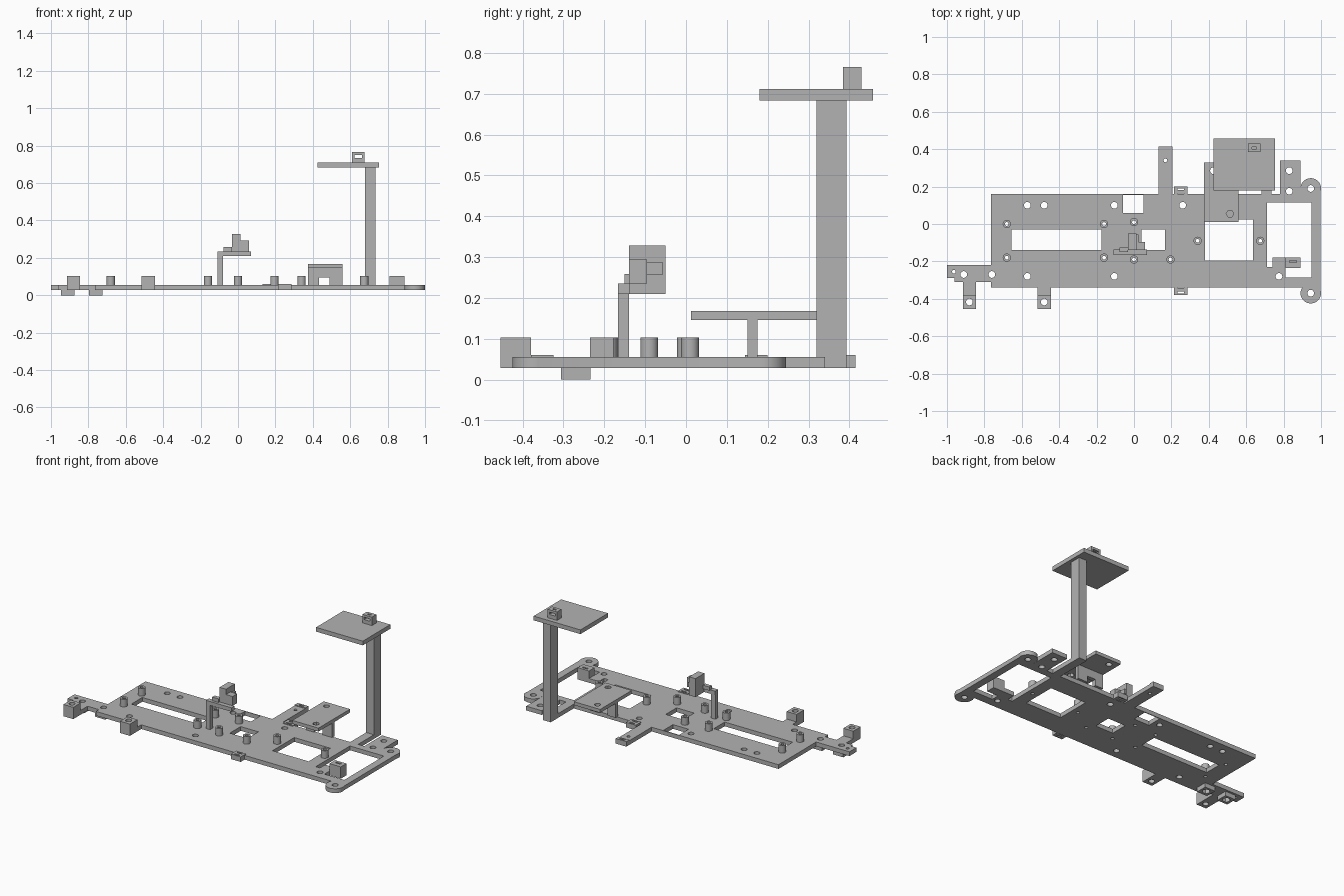
import bpy
from math import cos, sin, radians

cube = bpy.data.objects.get("Cube")
if cube:
    bpy.data.objects.remove(cube, do_unlink=True)

colour = (.45, .45, .45, 1)
grey = bpy.data.materials.new("plain grey")
grey.use_nodes = True
grey.diffuse_color = colour
grey.node_tree.nodes["Principled BSDF"].inputs["Base Color"].default_value = colour
parts = []


def arc(center, radius, start=0, sweep=360, steps=20):
    """Points on a circle, or on part of one."""
    x, y = center
    count = steps if sweep == 360 else steps + 1
    angles = [radians(start + sweep * i / steps) for i in range(count)]
    return [(x + radius * cos(a), y + radius * sin(a)) for a in angles]


def rect(left, right, front, back):
    return [(left, front), (right, front), (right, back), (left, back)]


def centred(center, width, depth):
    x, y = center
    return rect(x - width / 2, x + width / 2, y - depth / 2, y + depth / 2)


def tab(x, width, base, tip):
    """Outline of a tab that leaves an edge at base and ends at tip."""
    half = width / 2 if tip < base else -width / 2
    return [(x - half, base), (x - half, tip), (x + half, tip), (x + half, base)]


def slab(name, outline, bottom, top, holes=()):
    """Extrude a flat outline with holes upwards."""
    curve = bpy.data.curves.new(name, "CURVE")
    curve.dimensions = "2D"
    curve.fill_mode = "BOTH"
    curve.extrude = (top - bottom) / 2
    for loop in [outline, *holes]:
        spline = curve.splines.new("POLY")
        spline.points.add(len(loop) - 1)
        for point, (x, y) in zip(spline.points, loop):
            point.co = (x, y, 0, 1)
        spline.use_cyclic_u = True
    profile = bpy.data.objects.new(name + "_profile", curve)
    bpy.context.collection.objects.link(profile)
    graph = bpy.context.evaluated_depsgraph_get()
    mesh = bpy.data.meshes.new_from_object(profile.evaluated_get(graph))
    bpy.data.objects.remove(profile, do_unlink=True)
    mesh.materials.clear()
    mesh.materials.append(grey)
    part = bpy.data.objects.new(name, mesh)
    part.location.z = (top + bottom) / 2
    bpy.context.collection.objects.link(part)
    parts.append(part)


# Shared levels, edges and hole sizes
underside, deck, stud_top = .028, .055, .103
front_edge, back_edge, left_edge = -.34, .16, -.765
screw, pin, nut = .018, .01, .024
lobe = .055
front_lobe, back_lobe = (.945, -.37), (.945, .19)
block_xs = (-.88, -.48)
foot_centers = [(-.91, -.27), (-.76, -.27)]

# Base plate outline, anticlockwise from the left arm
arm_back, arm_front = -.22, -.31
outline = [(-1, arm_back), (-1, -.29), (-.96, -.29), (-.96, arm_front)]
outline += tab(block_xs[0], .07, arm_front, -.38)
outline += [(left_edge, arm_front), (left_edge, front_edge)]
outline += tab(block_xs[1], .07, front_edge, -.38)
outline += arc(front_lobe, lobe, start=147, sweep=233)
outline += arc(back_lobe, lobe, start=-20, sweep=205)
outline += tab(.835, .11, back_edge, .34)
outline += tab(.708, .055, back_edge, .32)
outline += tab(.168, .075, back_edge, .415)
outline += [(left_edge, back_edge), (left_edge, arm_back)]

# Positions of the standoffs and of the plain screw holes
standoffs = [(x, y) for x in (-.68, -.16) for y in (0, -.18)]
standoffs += [(x, -.19) for x in (0, .195)] + [(x, -.09) for x in (.34, .675)]
standoffs.append((0, .01))
screws = [(x, .1) for x in (-.57, -.48, -.105, .26)]
screws += [(x, -.28) for x in (-.57, -.105, .775)]
screws += [(.83, y) for y in (.175, .285)]
screws += [front_lobe, back_lobe, *foot_centers]

# Windows in the plate; the end window steps around a screw hole
windows = [rect(-.655, -.175, -.14, -.03), rect(.04, .165, -.14, -.03),
           rect(-.06, .05, .06, back_edge - .005), rect(.38, .635, -.195, .025),
           [(.71, -.23), (.81, -.23)] + rect(.81, .95, -.285, .115)[:3] + [(.71, .115)]]

holes = windows + [arc(spot, screw) for spot in screws]
holes += [arc(spot, pin) for spot in standoffs + [(.168, .34), (-.963, -.255)]]
slab("base_plate", outline, underside, deck, holes)

for spot in standoffs:
    slab("standoff", arc(spot, .022), deck, stud_top, [arc(spot, pin)])

# Drilled blocks on the front tabs
for x in block_xs:
    spot = (x, -.417)
    slab("front_block", centred(spot, .07, .075), underside, stud_top, [arc(spot, screw)])

# Feet with hexagonal nut pockets
for spot in foot_centers:
    slab("foot", centred(spot, .073, .072), 0, underside, [arc(spot, nut, steps=6)])

# Slotted cable clips on the long edges and on the rear arm
for y in (.172, -.352):
    slots = [centred((.25, y + side * .014), .036, pin) for side in (-1, 1)]
    slab("edge_clip", centred((.25, y), .07, .055), underside, .06, slots)
spot = (.168, .4)
slab("arm_clip", centred(spot, .075, .03), deck, .06, [centred(spot, .035, pin)])

# Raised rear shelf on a pierced wall
shelf_bottom = .146
slab("shelf", rect(.375, .56, .012, .33), shelf_bottom, .168,
     [arc((.513, .055), .02, steps=6), arc((.425, .285), screw)])
for name, left, right, bottom in (("left", .49, .56, deck), ("right", .375, .432, deck),
                                  ("lintel", .432, .49, .095)):
    slab("shelf_wall_" + name, rect(left, right, .15, .175), bottom, shelf_bottom)

# Mast with its platform
platform_bottom, platform_top = .684, .711
slab("mast", rect(.68, .735, .32, .393), underside, platform_bottom)
slab("mast_platform", rect(.425, .755, .18, .458), platform_bottom, platform_top)

# Tie block with a passage from front to back
spot = (.643, .407)
for side in (-1, 1):
    cheek = centred((spot[0] + side * .027, spot[1]), .012, .045)
    slab("tie_block_side", cheek, platform_top, .765)
slab("tie_block_base", centred(spot, .042, .045), platform_top, .735)
slab("tie_block_top", centred(spot, .042, .045), .75, .765, [centred(spot, .025, pin)])

# Bracket in the corner of the end window
slab("corner_bracket_foot", rect(.74, .89, -.235, -.178), underside, deck)
slab("corner_bracket", rect(.81, .89, -.235, -.178), deck, stud_top,
     [centred((.85, -.2), .038, pin)])

# Centre post carrying a small holder
bar_bottom, bar_top = .21, .235
slab("holder_post", rect(-.11, -.08, -.167, -.14), deck, bar_bottom)
slab("holder_bar", rect(-.11, .07, -.167, -.137), bar_bottom, bar_top)
slab("holder_block", rect(-.032, .013, -.14, -.05), bar_bottom, .328)
slab("holder_cheek", rect(.013, .06, -.14, -.095), bar_top, .294)
slab("holder_pin", rect(.013, .025, -.095, -.056), .257, .287)
slab("holder_lug", rect(-.077, -.032, -.15, -.125), bar_top, .258)

# Smooth the round walls and keep the edges sharp
bpy.ops.object.select_all(action="DESELECT")
for part in parts:
    part.select_set(True)
bpy.context.view_layer.objects.active = parts[0]
bpy.ops.object.shade_smooth_by_angle()
